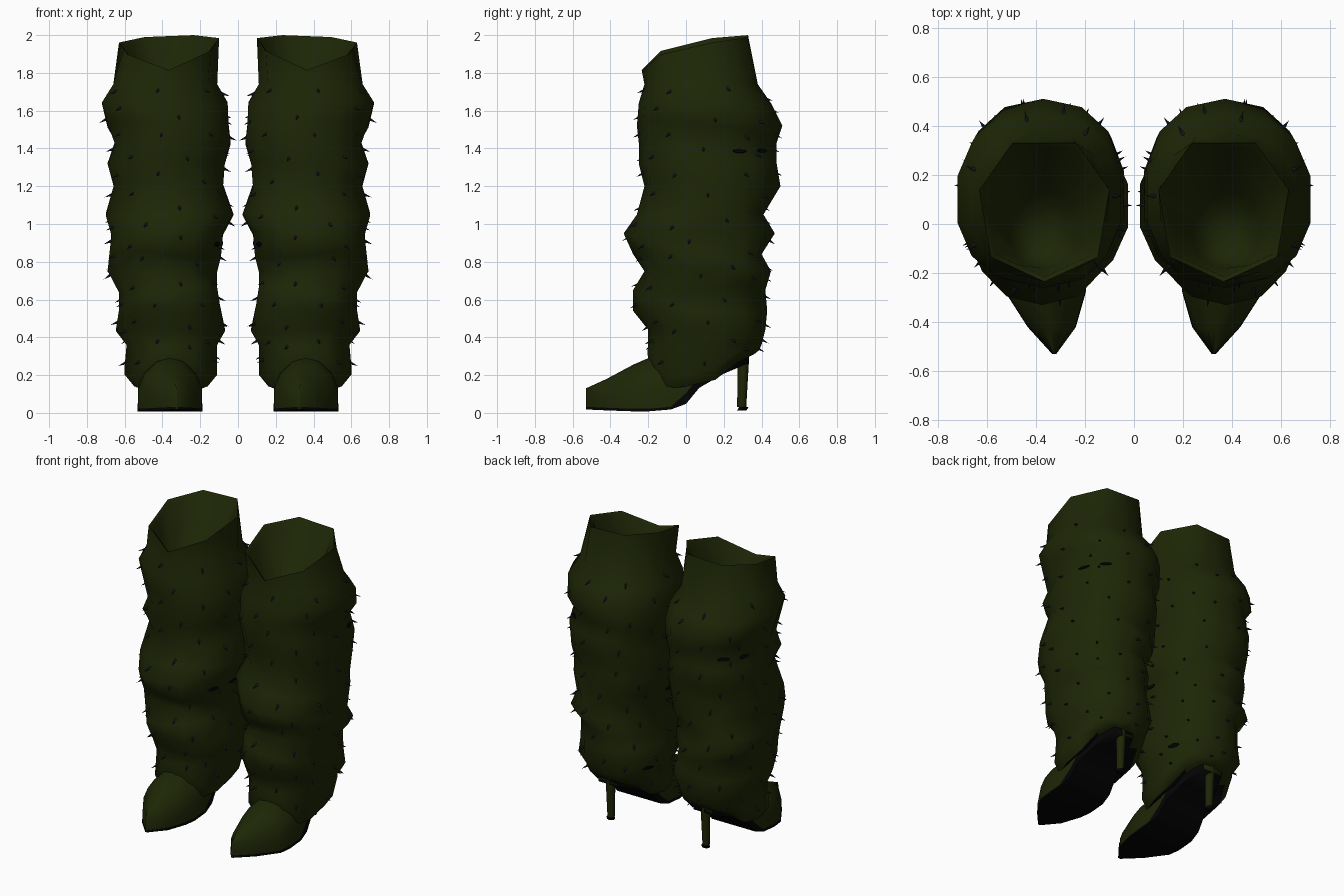
import bpy, bmesh, math, random
from mathutils import Matrix, Vector

random.seed(4)
if "Cube" in bpy.data.objects:
    bpy.data.objects.remove(bpy.data.objects["Cube"], do_unlink=True)


def material(name, r, g, b):
    m = bpy.data.materials.new(name)
    m.use_nodes = True
    m.diffuse_color = (r, g, b, 1)
    shader = next(n for n in m.node_tree.nodes if n.type == "BSDF_PRINCIPLED")
    shader.inputs["Base Color"].default_value = (r, g, b, 1)
    shader.inputs["Roughness"].default_value = 0.8
    return m


olive = material("dark_olive", 0.0125, 0.0195, 0.0018)
black = material("sole_black", 0.001, 0.001, 0.001)
steel = material("spike_dark_grey", 0.011, 0.011, 0.02)


def finish(name, bm, mats, angle):
    """Turn a bmesh into a smooth object mirrored to the other side."""
    bmesh.ops.recalc_face_normals(bm, faces=bm.faces[:])
    me = bpy.data.meshes.new(name)
    bm.to_mesh(me)
    bm.free()
    for m in mats:
        me.materials.append(m)
    ob = bpy.data.objects.new(name, me)
    bpy.context.collection.objects.link(ob)
    bpy.ops.object.select_all(action="DESELECT")
    ob.select_set(True)
    bpy.context.view_layer.objects.active = ob
    bpy.ops.object.shade_smooth_by_angle(angle=math.radians(angle))
    mod = ob.modifiers.new("other_side", "MIRROR")
    mod.use_axis = (True, False, False)
    mod.use_mirror_merge = False


def loft(bm, rings):
    """Skin closed rings of points; returns vertex loops and face bands."""
    loops = [[bm.verts.new(p) for p in ring] for ring in rings]
    n = len(loops[0])
    bands = []
    for a, b in zip(loops, loops[1:]):
        bands.append([bm.faces.new((a[i], a[(i + 1) % n], b[(i + 1) % n], b[i]))
                      for i in range(n)])
    return loops, bands


def fan(bm, loop, tip):
    c = bm.verts.new(tip)
    return [bm.faces.new((v, loop[(i + 1) % len(loop)], c)) for i, v in enumerate(loop)]


def interp(table, t):
    for (a, va), (b, vb) in zip(table, table[1:]):
        if t <= b:
            return va + (vb - va) * max(0, (t - a) / (b - a))
    return table[-1][1]


SIDES = 14
WIDEST = math.cos(math.pi / SIDES) ** .88


def oval(x0, x1, y0, y1, height):
    """Slightly squared ring starting at the front; height(angle, y) gives z."""
    ring = []
    for i in range(SIDES):
        a = 2 * math.pi * i / SIDES - math.pi / 2
        u, v = (math.copysign(abs(t) ** .88, t) for t in (math.cos(a), math.sin(a)))
        y = (y0 + y1) / 2 + v * (y1 - y0) / 2
        ring.append(Vector(((x0 + x1) / 2 + u / WIDEST * (x1 - x0) / 2, y, height(a, y))))
    return ring


def cuff(inset):
    """Seven-cornered top rim, dipping to a point at the front."""
    def height(a, y):
        s = math.sin(a)
        slope = 0.033 * s if s > 0 else -0.15 * s * s
        return 1.965 + slope - 0.012 * math.cos(a) - inset
    ring = oval(0.1 + inset, 0.63 - inset, -0.235 + inset, 0.355 - inset, height)
    for i in range(1, SIDES, 2):
        ring[i] = (ring[i - 1] + ring[(i + 1) % SIDES]) / 2
    return ring


# Slouched shaft: height, inner x, outer x, front y, back y of every fold
FOLDS = [
    (1.74, .11, .66, -.22, .38), (1.64, .055, .72, -.25, .45),
    (1.52, .05, .69, -.26, .51), (1.43, .04, .65, -.25, .48),
    (1.32, .07, .69, -.25, .48), (1.20, .08, .655, -.22, .50),
    (1.05, .025, .70, -.26, .41), (.95, .08, .67, -.33, .47),
    (.84, .09, .68, -.28, .40), (.75, .11, .69, -.22, .45),
    (.65, .11, .63, -.28, .42), (.54, .09, .63, -.28, .43),
    (.44, .07, .645, -.20, .42), (.36, .11, .59, -.20, .40)]
HEM = [(-.2, .28), (-.1, .12), (.15, .17), (.22, .24), (.36, .31)]

# Lining bowl, rim, folds, then the hem tucking in
rings = [oval(.24, .51, -.18, .13, lambda a, y: 1.62), cuff(.02), cuff(0)]
first_outer = len(rings)
for k, (z, *box) in enumerate(FOLDS):
    sway = 0.03 * math.cos(1.9 * k) if 0 < k < len(FOLDS) - 1 else 0
    rings.append(oval(*box, lambda a, y: z + sway * math.sin(2 * a)))
rings.append(oval(.11, .6, -.205, .385, lambda a, y: min(.33, interp(HEM, y) + .06)))
rings.append(oval(.16, .55, -.2, .36, lambda a, y: interp(HEM, y)))

bm = bmesh.new()
loops, bands = loft(bm, rings)
fan(bm, loops[0], (.38, -.1, 1.45))
# Underside: black under the arch, olive behind the heel
for face in fan(bm, loops[-1], (.36, .09, .3)):
    face.material_index = int(face.calc_center_median().y < .2)
bmesh.ops.recalc_face_normals(bm, faces=bm.faces[:])

# Spike positions scattered in a checkerboard over the folds, angled downwards
spots = []
for r, band in enumerate(bands[first_outer:-1]):
    for i, face in enumerate(band):
        if (i + r) % 2 == 0:
            a, b, c, d = (v.co for v in face.verts)
            u, w = random.uniform(.2, .8), random.uniform(.2, .8)
            p = a.lerp(b, u).lerp(d.lerp(c, u), w)
            out = Vector((p.x - .36, p.y - .09, 0)).normalized()
            spots.append((p, (out + face.normal * .4 - Vector((0, 0, .6))).normalized()))

# Worn patches: where the dark lining shows through the folds
worn = []
outer_faces = [f for band in bands[first_outer:-1] for f in band]
for target in ((.63, .2, 1.43), (.56, .4, 1.43), (.08, .1, .9), (.15, -.15, .9), (.1, .2, .4)):
    face = min(outer_faces, key=lambda f: (f.calc_center_median() - Vector(target)).length)
    worn.append((face.calc_center_median(), face.normal.copy()))
finish("boot_shafts", bm, [olive, black], 75)


def aim(p, d):
    return Matrix.Translation(p) @ d.to_track_quat("Z", "Y").to_matrix().to_4x4()


bm = bmesh.new()
for p, d in worn:
    bmesh.ops.create_cone(bm, cap_ends=True, segments=7, radius1=1, radius2=.8, depth=1,
                          matrix=aim(p, d) @ Matrix.Diagonal((.045, .014, .009, 1)))
finish("worn_patches", bm, [black], 30)

# Spikes: small five-sided cones
bm = bmesh.new()
for p, d in spots:
    bmesh.ops.create_cone(bm, cap_ends=True, segments=5, radius1=.011, radius2=0,
                          depth=.055, matrix=aim(p + d * .013, d))
finish("spikes", bm, [steel], 30)

# Pointed foot: y, inner x, outer x, bottom z, top z
FOOT = [(-.53, .32, .33, .02, .13), (-.42, .24, .43, .015, .18),
        (-.28, .2, .52, .01, .255), (-.2, .19, .53, .01, .29),
        (-.08, .19, .53, .02, .3), (0, .2, .52, .055, .3),
        (.07, .21, .51, .14, .32), (.2, .24, .48, .215, .35),
        (.33, .29, .43, .27, .36)]
ARCH = [(-1, 0), (-1, .4), (-.8, .7), (-.42, .93), (0, 1)]
ARCH += [(-u, v) for u, v in reversed(ARCH[:-1])]
SOLE = [(-1, -.15), (-1, 1), (1, 1), (1, -.15)]


def foot_loft(name, mat, outline, thickness, grow):
    """Sweep an outline along the foot; thickness(section) gives its height."""
    bm = bmesh.new()
    sections = []
    for y, x0, x1, zb, zt in FOOT:
        mid, half, tall = (x0 + x1) / 2, (x1 - x0) / 2 + grow, thickness(y, zb, zt)
        sections.append([(mid + u * half, y, zb + v * tall) for u, v in outline])
    loops, _ = loft(bm, sections)
    bm.faces.new(loops[0])
    bm.faces.new(loops[-1])
    finish(name, bm, [mat], 70)


foot_loft("feet", olive, ARCH, lambda y, zb, zt: zt - zb, 0)
foot_loft("soles", black, SOLE, lambda y, zb, zt: .012 if y < -.05 else .05, .003)


# Slim heels with a black tip
def post(name, mat, low, high, r_low, r_high):
    bm = bmesh.new()
    rings = [[(.36 + r * math.cos(i * math.pi / 4), y + r * math.sin(i * math.pi / 4), z)
              for i in range(8)] for z, r, y in ((low, r_low, .295), (high, r_high, .305))]
    loops, _ = loft(bm, rings)
    for loop in loops:
        bm.faces.new(loop)
    finish(name, bm, [mat], 50)


post("heels", olive, .03, .34, .024, .032)
post("heel_tips", black, .012, .03, .025, .025)
